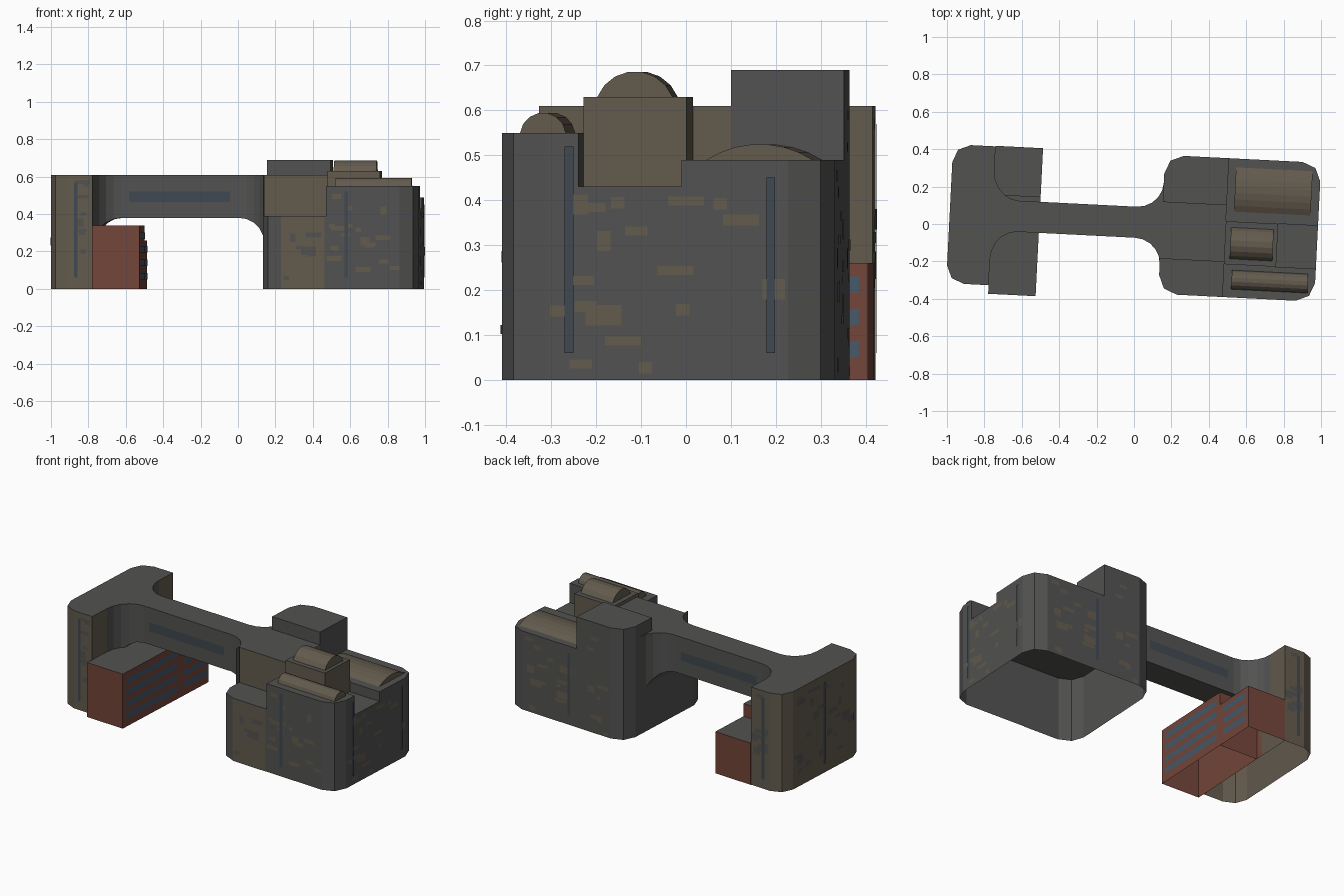
import bpy, bmesh, math, random
from mathutils import Vector

if "Cube" in bpy.data.objects:
    bpy.data.objects.remove(bpy.data.objects["Cube"])

random.seed(4)
TURN = math.radians(-2.9)   # whole building is turned slightly in plan


def material(name, rgb):
    m = bpy.data.materials.new(name)
    m.diffuse_color = (*rgb, 1)
    m.use_nodes = True
    m.node_tree.nodes["Principled BSDF"].inputs["Base Color"].default_value = m.diffuse_color
    return m


GREY = material("dark_grey", (.085, .085, .083))
BROWN = material("brown_panel", (.125, .103, .075))
BRICK = material("brick", (.17, .06, .042))
GLASS = material("dark_glass", (.05, .065, .08))
BLUE = material("window_blue", (.06, .1, .14))


def finish(name, bm, mats, fix=True):
    if fix:
        bmesh.ops.recalc_face_normals(bm, faces=bm.faces[:])
    me = bpy.data.meshes.new(name)
    bm.to_mesh(me)
    bm.free()
    for m in mats:
        me.materials.append(m)
    ob = bpy.data.objects.new(name, me)
    bpy.context.collection.objects.link(ob)
    ob.rotation_euler.z = TURN
    return ob


def rounded(x0, x1, y0, y1, radii):
    """Counter-clockwise rectangle, corners cut in two segments where radius > 0."""
    pts = []
    for i, (cx, cy, sx, sy) in enumerate([(x0, y0, 1, 1), (x1, y0, -1, 1),
                                          (x1, y1, -1, -1), (x0, y1, 1, -1)]):
        r = radii[i]
        if not r:
            pts.append((cx, cy))
            continue
        for k in range(3):
            a = math.pi + i * math.pi / 2 + k * math.pi / 4
            pts.append((cx + sx * r + r * math.cos(a), cy + sy * r + r * math.sin(a)))
    return pts


def clip(pts, x0, x1, y0, y1):
    """Keep the part of a plan outline inside a rectangle."""
    bm = bmesh.new()
    bm.faces.new([bm.verts.new((*p, 0)) for p in pts])
    for co, no in (((x0, 0, 0), (-1, 0, 0)), ((x1, 0, 0), (1, 0, 0)),
                   ((0, y0, 0), (0, -1, 0)), ((0, y1, 0), (0, 1, 0))):
        bmesh.ops.bisect_plane(bm, geom=bm.verts[:] + bm.edges[:] + bm.faces[:],
                               plane_co=co, plane_no=no, clear_outer=True)
    bm.faces.ensure_lookup_table()
    out = [(v.co.x, v.co.y) for v in bm.faces[0].verts]
    bm.free()
    return out


def shell(name, pts, z0, z1, wall=GREY, roof=GREY):
    """Walls and roof over a plan outline, open underneath."""
    bm = bmesh.new()
    lo = [bm.verts.new((*p, z0)) for p in pts]
    hi = [bm.verts.new((*p, z1)) for p in pts]
    n = len(pts)
    for i in range(n):
        bm.faces.new((lo[i], lo[(i + 1) % n], hi[(i + 1) % n], hi[i]))
    bm.faces.new(hi).material_index = 1
    return finish(name, bm, [wall, roof])


def barrel(name, x0, x1, y0, y1, z, h, steps=7):
    """Low vaulted roof running along x."""
    bm = bmesh.new()
    w = (y1 - y0) / 2
    r = (w * w + h * h) / (2 * h)
    half = math.asin(min(1, w / r))
    rows = []
    for x in (x0, x1):
        row = []
        for k in range(steps + 1):
            a = -half + 2 * half * k / steps
            row.append(bm.verts.new((x, (y0 + y1) / 2 + r * math.sin(a), z + h - r + r * math.cos(a))))
        rows.append(row)
    for k in range(steps):
        bm.faces.new((rows[0][k], rows[0][k + 1], rows[1][k + 1], rows[1][k]))
    bm.faces.new(rows[0])
    bm.faces.new(rows[1])
    return finish(name, bm, [BROWN])


def panel(bm, p0, p1, a, b, z0, z1, off=.003):
    """Thin rectangle on the wall p0-p1, between distances a and b."""
    p0, p1 = Vector((*p0, 0)), Vector((*p1, 0))
    u = (p1 - p0).normalized()
    n = Vector((u.y, -u.x, 0)) * off
    bm.faces.new([bm.verts.new(p0 + u * s + n + Vector((0, 0, z)))
                  for s, z in ((a, z0), (b, z0), (b, z1), (a, z1))])


# Left tower and the lower brick building beside it
shell("left_tower", rounded(-.987, -.76, -.366, .377, (.095, 0, 0, .095)), 0, .61, BROWN)
shell("brick_building_front", rounded(-.76, -.506, -.412, .12, (0,) * 4), 0, .34, BRICK)
shell("brick_building_back", rounded(-.76, -.506, .12, .38, (0,) * 4), 0, .26, BRICK)

# Main block: a common base with stepped volumes above it
plan = rounded(.148, .983, -.366, .377, (.1,) * 4)
shell("main_block_base", plan, 0, .39)
for name, x0, x1, y0, y1, top, wall in (
        ("back_left_volume", 0, .49, .125, 1, .69, GREY),
        ("middle_left_volume", 0, .49, -.178, .125, .61, BROWN),
        ("back_right_volume", .49, 1, .04, 1, .49, GREY),
        ("middle_upper_volume", .49, .77, -.19, .04, .63, BROWN),
        ("middle_low_volume", .77, 1, -.19, .04, .43, GREY),
        ("front_right_volume", .49, 1, -1, -.19, .55, GREY)):
    shell(name, clip(plan, x0, x1, y0, y1), .39, top, wall)

# Vaulted roofs
barrel("back_vault", .53, .94, .093, .33, .49, .035)
barrel("middle_vault", .52, .748, -.16, .008, .63, .057)
barrel("front_vault", .536, .944, -.322, -.22, .55, .045)

# Bridge: sections flaring outward and downward into both towers
STEPS = 5
stations = []
for k in range(STEPS + 1):
    a = math.pi / 2 * k / STEPS
    c, s = 1 - math.cos(a), 1 - math.sin(a)
    stations.append((-.76 + .14 * c, .083 + .155 * s, .38 - .135 * s))
for k in range(STEPS, -1, -1):
    a = math.pi / 2 * k / STEPS
    c, s = 1 - math.cos(a), 1 - math.sin(a)
    stations.append((.148 - .14 * c, .083 + .135 * s, .38 - .135 * s))
bm = bmesh.new()
rings = [[bm.verts.new((x, .01 + sy * w, zz)) for sy, zz in ((-1, z), (1, z), (1, .61), (-1, .61))]
         for x, w, z in stations]
for r0, r1 in zip(rings, rings[1:]):
    for i in range(4):
        j = (i + 1) % 4
        bm.faces.new((r0[i], r0[j], r1[j], r1[i]))
bridge = finish("bridge", bm, [GREY])

# Dark glass: bridge bands and vertical slits
bm = bmesh.new()
panel(bm, (-.58, -.073), (-.04, -.073), 0, .54, .465, .52)
panel(bm, (-.04, .093), (-.58, .093), 0, .54, .465, .52)
for p0, p1, a, top in (((-.89, -.366), (-.76, -.366), .03, .57),
                       ((-.76, .377), (-.89, .377), .08, .57),
                       ((-.987, .28), (-.987, -.27), .27, .57),
                       ((.248, -.366), (.883, -.366), .34, .52),
                       ((.883, .377), (.248, .377), .33, .45),
                       ((.983, -.266), (.983, .277), .045, .52),
                       ((.983, -.266), (.983, .277), .495, .45)):
    panel(bm, p0, p1, a, a + .02, .06, top, .005)
finish("glass_slits", bm, [GLASS], False)

# Window bands on the brick building
bm = bmesh.new()
for y0, y1, rows in ((-.38, .09, 4), (.15, .36, 3)):
    for r in range(rows):
        z = .05 + .072 * r
        panel(bm, (-.506, y0), (-.506, y1), 0, y1 - y0, z, z + .036)
finish("brick_window_bands", bm, [BLUE], False)

# Brown front section of the main block
bm = bmesh.new()
panel(bm, (.248, -.366), (.49, -.366), 0, .235, 0, .39, .002)
finish("brown_front_section", bm, [BROWN], False)


def patches(name, mat, walls):
    """Scattered cladding patches on walls."""
    bm = bmesh.new()
    for p0, p1, top, count in walls:
        length = math.dist(p0, p1)
        for _ in range(count):
            w = min(random.choice((.03, .05, .08)), length * .6)
            h = random.choice((.02, .025, .045))
            a = random.uniform(0, length - w)
            z = random.uniform(0, top - h)
            panel(bm, p0, p1, a, a + w, z, z + h, .0025)
    finish(name, bm, [mat], False)


patches("brown_patches", BROWN, [((.49, -.366), (.883, -.366), .54, 18),
                                 ((.983, -.266), (.983, .277), .42, 18),
                                 ((.883, .377), (.49, .377), .48, 14),
                                 ((.49, .377), (.248, .377), .68, 8)])
patches("grey_patches", GREY, [((-.987, .28), (-.987, -.27), .6, 24),
                               ((-.89, -.366), (-.76, -.366), .6, 8),
                               ((-.76, .377), (-.89, .377), .6, 8),
                               ((.248, -.366), (.48, -.366), .38, 6)])
